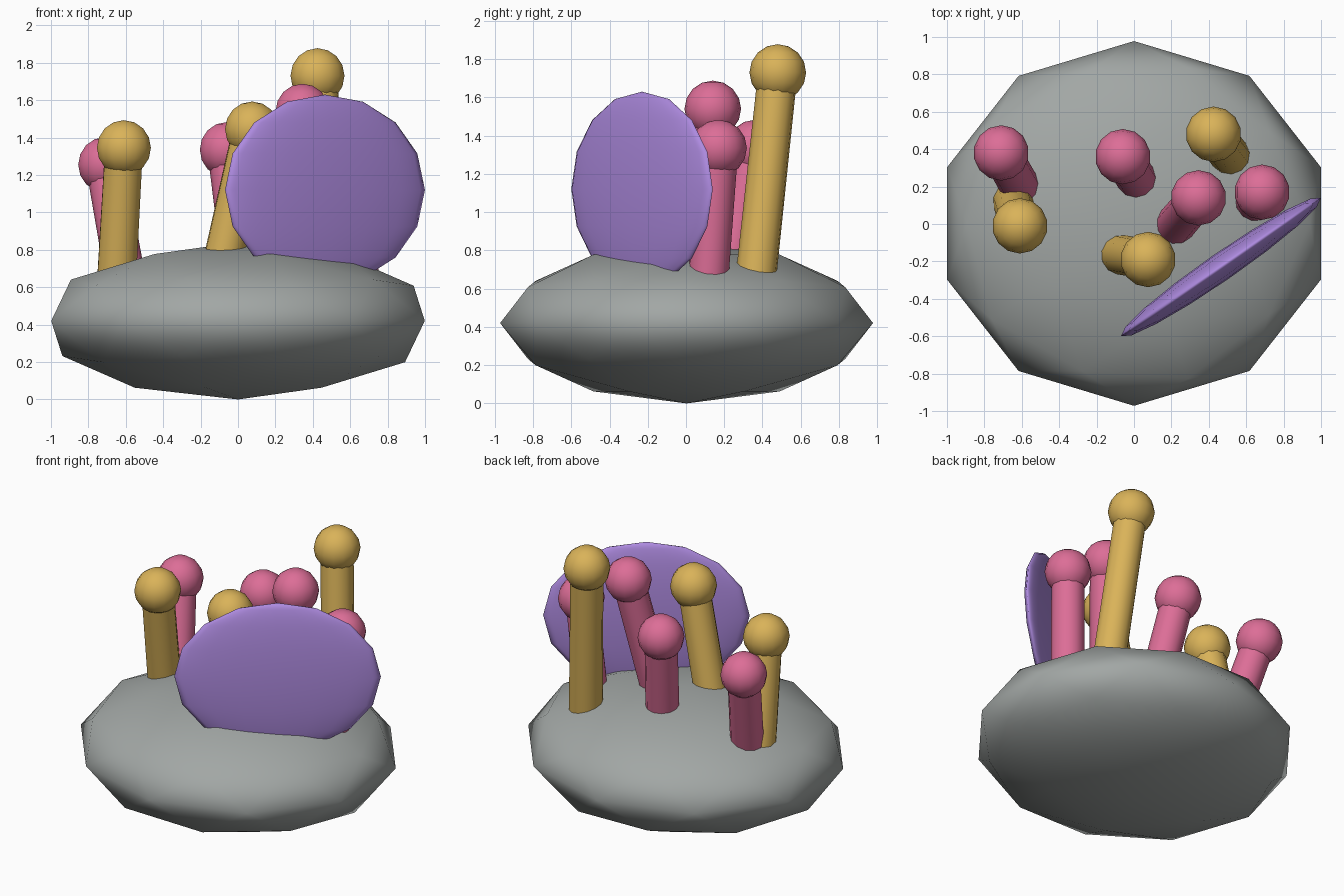
import bpy
from mathutils import Vector
from math import atan2

if "Cube" in bpy.data.objects:
    bpy.data.objects.remove(bpy.data.objects["Cube"])


def material(name, rgb):
    m = bpy.data.materials.new(name)
    m.diffuse_color = (*rgb, 1)
    m.use_nodes = True
    m.node_tree.nodes["Principled BSDF"].inputs["Base Color"].default_value = m.diffuse_color
    return m


GREY = material("stone_grey", (0.36, 0.385, 0.375))
GOLD = material("gold", (0.70, 0.45, 0.10))
PINK = material("pink", (0.72, 0.155, 0.31))
PURPLE = material("purple", (0.42, 0.255, 0.74))


def finish(name, mat):
    ob = bpy.context.object
    ob.name = name
    ob.data.materials.append(mat)
    return ob


# rock base: squashed low-poly ball
bpy.ops.mesh.primitive_ico_sphere_add(subdivisions=2, radius=1, location=(0, 0.003, 0.42))
bpy.context.object.scale = (1.05, 0.975, 0.42)
bpy.ops.object.shade_smooth()
finish("rock", GREY)

# sea fan: thin upright ellipsoid, turned about z
bpy.ops.mesh.primitive_uv_sphere_add(segments=16, ring_count=8, radius=1,
                                     location=(0.465, -0.23, 1.12),
                                     rotation=(0, 0, atan2(0.74, 1.07)))
bpy.context.object.scale = (0.65, 0.075, 0.51)
bpy.ops.object.shade_smooth()
finish("sea_fan", PURPLE)


# leaning stalk with a round tip
def polyp(name, mat, base, tip):
    base, tip = Vector(base), Vector(tip)
    axis = tip - base
    start = base - axis.normalized() * 0.05
    rot = axis.to_track_quat('Z', 'Y').to_euler()
    bpy.ops.mesh.primitive_cone_add(vertices=12, radius1=0.107, radius2=0.104,
                                    depth=(tip - start).length,
                                    location=(start + tip) / 2, rotation=rot)
    bpy.ops.object.shade_smooth_by_angle()
    finish(name + "_stalk", mat)
    bpy.ops.mesh.primitive_uv_sphere_add(segments=14, ring_count=8, radius=0.148, location=tip)
    bpy.ops.object.shade_smooth()
    finish(name + "_tip", mat)


POLYPS = [
    (GOLD, (-0.645, 0.11, 0.71), (-0.61, -0.01, 1.345)),
    (GOLD, (-0.065, -0.165, 0.81), (0.075, -0.19, 1.445)),
    (GOLD, (0.51, 0.37, 0.70), (0.425, 0.48, 1.73)),
    (PINK, (-0.615, 0.21, 0.72), (-0.71, 0.38, 1.255)),
    (PINK, (0.01, 0.245, 0.79), (-0.06, 0.36, 1.335)),
    (PINK, (0.225, 0.0, 0.79), (0.345, 0.14, 1.54)),
    (PINK, (0.645, 0.12, 0.70), (0.685, 0.17, 1.335)),
]
for i, (mat, base, tip) in enumerate(POLYPS):
    polyp(f"coral_{i + 1}", mat, base, tip)
